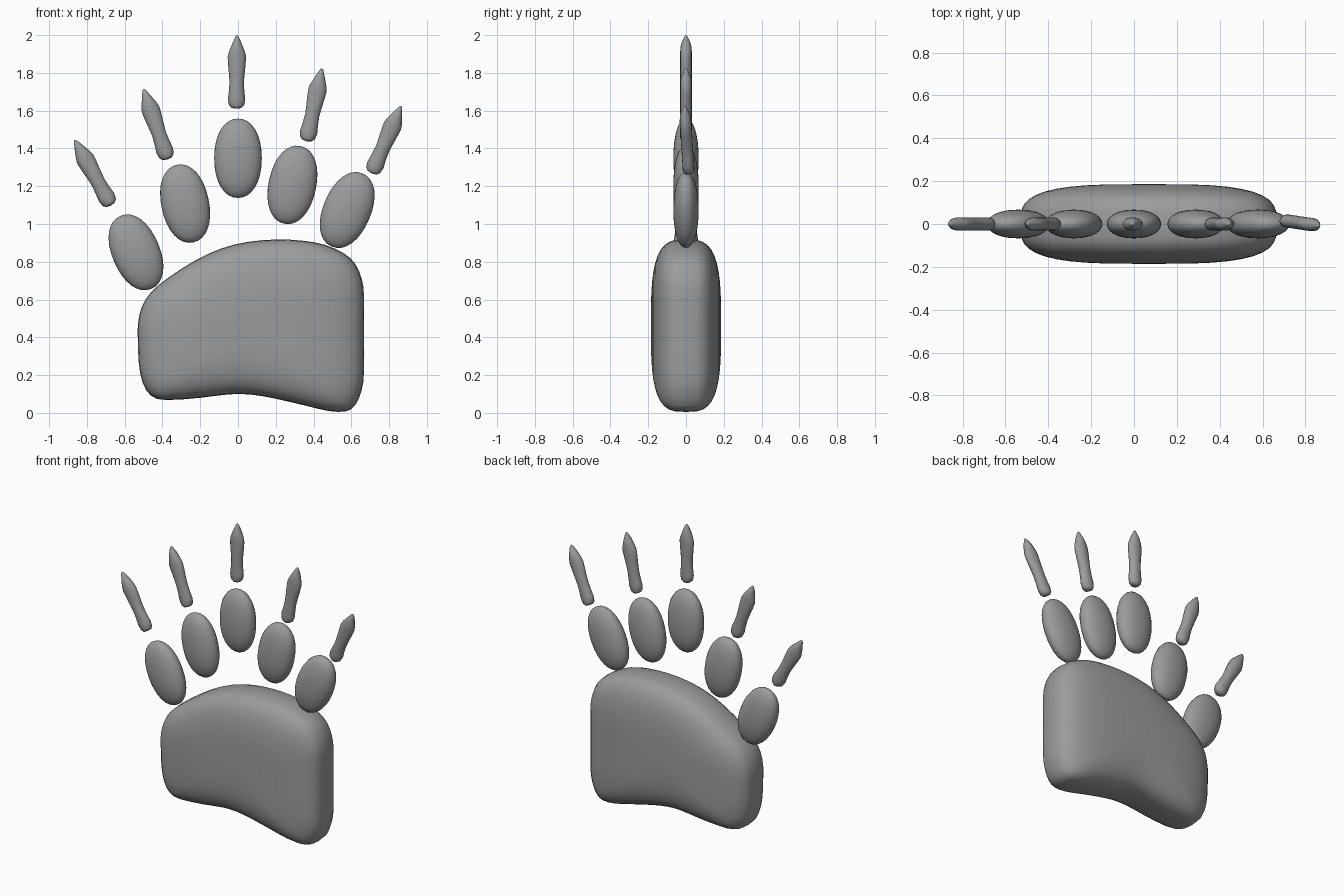
import bpy, bmesh, math
from mathutils import Vector

if "Cube" in bpy.data.objects:
    bpy.data.objects.remove(bpy.data.objects["Cube"])

grey = bpy.data.materials.new("warm_grey")
grey.diffuse_color = (0.33, 0.33, 0.33, 1)
grey.use_nodes = True
grey.node_tree.nodes["Principled BSDF"].inputs["Base Color"].default_value = grey.diffuse_color


def loft(name, rings, start, end):
    """Skin a list of point rings and close both ends on a pole point."""
    bm = bmesh.new()
    loops = [[bm.verts.new(p) for p in ring] for ring in rings]
    n = len(loops[0])
    for a, b in zip(loops, loops[1:]):
        for i in range(n):
            j = (i + 1) % n
            bm.faces.new((a[i], a[j], b[j], b[i]))
    for pole, ring in ((start, loops[0]), (end, loops[-1])):
        v = bm.verts.new(pole)
        for i in range(n):
            bm.faces.new((v, ring[i], ring[(i + 1) % n]))
    bmesh.ops.recalc_face_normals(bm, faces=bm.faces[:])
    for f in bm.faces:
        f.smooth = True
    me = bpy.data.meshes.new(name)
    bm.to_mesh(me)
    bm.free()
    me.materials.append(grey)
    ob = bpy.data.objects.new(name, me)
    bpy.context.collection.objects.link(ob)
    return ob


def spow(v, e):
    return math.copysign(abs(v) ** e, v)


def smooth_closed(pts, steps):
    """Closed Catmull-Rom curve through the points."""
    out, n = [], len(pts)
    for i in range(n):
        a, b, c, d = (Vector(pts[(i + k) % n]) for k in (-1, 0, 1, 2))
        for s in range(steps):
            t = s / steps
            out.append(0.5 * (2 * b + (c - a) * t + (2 * a - 5 * b + 4 * c - d) * t * t
                              + (3 * b - a - 3 * c + d) * t ** 3))
    return out


# Palm pad: outline in x, z with a rounded, pillow-like thickness
outline = smooth_closed([
    (-.53, .38), (-.525, .26), (-.505, .16), (-.46, .09), (-.38, .068), (-.2, .08),
    (-.05, .098), (.07, .097), (.2, .075), (.35, .04), (.48, .01), (.57, .008),
    (.62, .04), (.655, .12), (.667, .22), (.667, .42), (.667, .62), (.655, .71),
    (.62, .79), (.56, .845), (.46, .89), (.34, .912), (.2, .918), (.05, .905),
    (-.09, .87), (-.23, .805), (-.37, .715), (-.46, .64), (-.51, .56), (-.53, .47)], 2)
mid, thick, power, steps = Vector((.07, .46)), .186, 3.3, 20
rings = []
for k in range(1, steps):
    a = math.pi * k / steps
    s, y = math.sin(a) ** (2 / power), thick * spow(math.cos(a), 2 / power)
    flat = [mid + (p - mid) * s for p in outline]
    rings.append([(p.x, y, p.y) for p in flat])
loft("palm_pad", rings, (mid.x, thick, mid.y), (mid.x, -thick, mid.y))


# Toe pads: slightly boxy ellipsoids, fanned out
def toe(name, x, z, tilt):
    e, rings = 0.93, []
    for k in range(1, 16):
        a = math.pi * k / 16
        r = math.sin(a) ** e
        rings.append([(.126 * r * spow(math.cos(b), e), .067 * r * spow(math.sin(b), e),
                       .21 * spow(math.cos(a), e))
                      for b in (2 * math.pi * i / 28 for i in range(28))])
    ob = loft(name, rings, (0, 0, .21), (0, 0, -.21))
    ob.location = (x, 0, z)
    ob.rotation_euler.y = math.radians(tilt)


# Claws: waisted shaft widening into a pointed head (height, half width)
CLAW = [(.004, .025), (.018, .04), (.05, .046), (.09, .041), (.14, .038), (.18, .041),
        (.23, .046), (.275, .049), (.30, .043), (.34, .027), (.375, .012), (.385, .007)]


def claw(name, base, tip):
    base, tip = Vector(base), Vector(tip)
    axis = tip - base
    scale = axis.length / .39
    rings = [[(w * math.cos(b), min(.031, w) * math.sin(b), h * scale)
              for b in (2 * math.pi * i / 16 for i in range(16))] for h, w in CLAW]
    ob = loft(name, rings, (0, 0, 0), (0, 0, axis.length))
    ob.location = base
    ob.rotation_euler = (math.asin(-axis.y / axis.length), math.atan2(axis.x, axis.z), 0)


toes = [(-.54, .85, -23), (-.28, 1.108, -12), (0, 1.348, 0), (.288, 1.207, 12), (.578, 1.074, 23)]
claws = [((-.672, 0, 1.098), (-.865, 0, 1.445)), ((-.372, 0, 1.342), (-.5, 0, 1.715)),
         ((-.008, 0, 1.61), (-.005, 0, 2.0)), ((.364, 0, 1.438), (.445, 0, 1.825)),
         ((.708, .015, 1.268), (.864, -.008, 1.625))]
for i, (t, c) in enumerate(zip(toes, claws), 1):
    toe(f"toe_pad_{i}", *t)
    claw(f"claw_{i}", *c)
